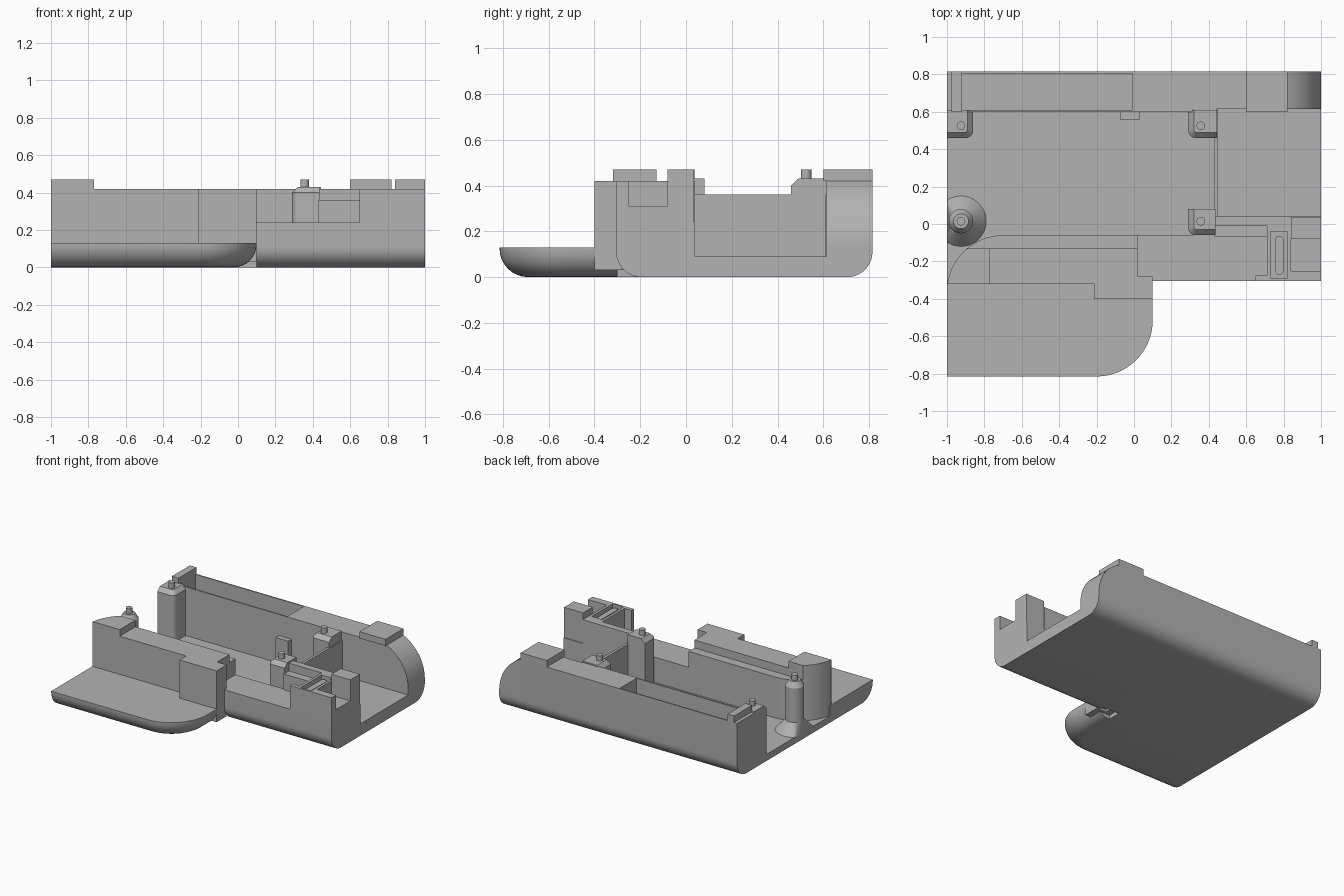
import bpy, bmesh, math

if "Cube" in bpy.data.objects:
    bpy.data.objects.remove(bpy.data.objects["Cube"], do_unlink=True)

grey = bpy.data.materials.new("plain_grey")
grey.use_nodes = True
grey.diffuse_color = (0.45, 0.45, 0.45, 1)
grey.node_tree.nodes["Principled BSDF"].inputs["Base Color"].default_value = (0.45, 0.45, 0.45, 1)

FRONT, BACK = -0.305, 0.815   # outer walls of the tray
LEDGE, RIM, TOP = 0.24, 0.42, 0.47
FLOOR, POCKET = 0.05, 0.09


def arc(cx, cy, r, a0, a1, n=10):
    angles = [math.radians(a0 + (a1 - a0) * i / n) for i in range(n + 1)]
    return [(cx + r * math.cos(a), cy + r * math.sin(a)) for a in angles]


def loft(name, rings):
    """Skin a stack of equal rings and cap both ends."""
    bm = bmesh.new()
    loops = [[bm.verts.new(p) for p in ring] for ring in rings]
    n = len(loops[0])
    for low, high in zip(loops, loops[1:]):
        for i in range(n):
            j = (i + 1) % n
            bm.faces.new((low[i], low[j], high[j], high[i]))
    bm.faces.new(loops[0][::-1])
    bm.faces.new(loops[-1])
    bmesh.ops.remove_doubles(bm, verts=bm.verts, dist=0.0001)
    bmesh.ops.recalc_face_normals(bm, faces=bm.faces)
    mesh = bpy.data.meshes.new(name)
    bm.to_mesh(mesh)
    bm.free()
    mesh.materials.append(grey)
    obj = bpy.data.objects.new(name, mesh)
    bpy.context.collection.objects.link(obj)
    bpy.ops.object.select_all(action='DESELECT')
    obj.select_set(True)
    bpy.context.view_layer.objects.active = obj
    bpy.ops.object.shade_smooth_by_angle(angle=math.radians(30))
    return obj


def prism(name, plan, z0, z1):
    return loft(name, [[(x, y, z) for x, y in plan] for z in (z0, z1)])


def box(name, x0, x1, y0, y1, z0, z1):
    return prism(name, [(x0, y0), (x1, y0), (x1, y1), (x0, y1)], z0, z1)


def section(name, x0, x1, floor, back_in, back_top, front_in=None, recess=False):
    """Tray cross-section with rounded lower corners, extruded along x."""
    r = 0.11
    prof = arc(BACK - r, r, r, -90, 0)
    if recess:
        prof += [(BACK, back_top), (BACK - 0.01, back_top), (BACK - 0.01, 0.2),
                 (back_in + 0.01, 0.2), (back_in + 0.01, back_top)]
    else:
        prof.append((BACK, back_top))
    prof += [(back_in, back_top), (back_in, floor)]
    if front_in is None:
        prof.append((-0.2, floor))
        prof.append((-0.2, 0))
    else:
        prof += [(front_in, floor), (front_in, LEDGE), (FRONT, LEDGE)]
        prof += arc(FRONT + r, r, r, 180, 270)
    loft(name, [[(x, y, z) for y, z in prof] for x in (x0, x1)])


# Tray body, cut into lengths with different inner shapes
section("tray_left_end", -1, -0.92, FLOOR, 0.6, RIM)
section("tray_recessed_wall", -0.92, -0.01, FLOOR, 0.6, RIM, recess=True)
section("tray_middle", -0.01, 0.1, FLOOR, 0.6, RIM)
section("tray_ledge", 0.1, 0.44, FLOOR, 0.6, RIM, -0.06)
section("tray_pocket", 0.44, 0.82, POCKET, 0.615, RIM, 0.04)
section("tray_pocket_end", 0.82, 1, POCKET, 0.615, 0.14, 0.04)
box("floor_joint", -1, -0.03, -0.35, -0.15, 0, FLOOR)
box("ledge_end", 0.02, 0.1, -0.3, -0.06, FLOOR, LEDGE)

# Rounded end of the back wall
curve = [(1 - 0.308 + 0.308 * math.cos(a), 0.14 + 0.308 * math.sin(a))
         for a in [math.radians(65.4 * i / 10) for i in range(11)]]
curve += [(0.82, 0.14)]
loft("rounded_wall_end", [[(x, y, z) for x, z in curve] for y in (0.615, BACK)])

# Low front shelf with a rounded corner and a rolled lower edge
rings = []
for i in range(9):
    t = math.radians(90 * i / 8)
    d, z = 0.125 * (1 - math.sin(t)), 0.125 * (1 - math.cos(t))
    plan = [(-1, -0.30), (-1, -0.815 + d)] + arc(-0.2, -0.515, 0.3 - d, -90, 0, 16)
    plan.append((0.1 - d, -0.30))
    rings.append([(x, y, z) for x, y in plan])
rings.append([(x, y, 0.13) for x, y, z in rings[-1]])
loft("front_shelf", rings)

# Front wall with its rounded end, step and raised block
front_edge = [(-1, -0.32), (-0.21, -0.32), (-0.21, -0.4), (0.1, -0.4), (0.1, -0.28), (0.02, -0.28)]
prism("front_wall_lower",
      front_edge + [(0.02, -0.06)] + arc(-0.7, -0.36, 0.3, 90, 172, 14), 0.03, 0.36)
step_angle = 180 - math.degrees(math.asin(0.23 / 0.3))
upper_arc = arc(-0.7, -0.36, 0.3, step_angle, 172, 10)
prism("front_wall_upper", front_edge + [(0.02, -0.13)] + upper_arc, 0.36, RIM)
prism("front_wall_block", [(-1, -0.32), (-0.77, -0.32), (-0.77, -0.13)] + upper_arc, RIM, TOP)

# Raised details on the back wall
box("back_wall_block", 0.6, 0.82, 0.6, BACK, RIM, TOP)
box("back_wall_rib", -0.975, -0.92, 0.6, BACK, RIM, TOP)
box("back_wall_tab", -0.075, 0.03, 0.56, 0.605, FLOOR, 0.26)

# Divider and wall around the pocket
box("pocket_divider", 0.43, 0.45, 0.03, 0.61, FLOOR, 0.36)
box("pocket_front_wall", 0.43, 0.84, -0.01, 0.04, 0.2, RIM)
box("pocket_front_step", 0.43, 0.71, -0.07, -0.01, 0.2, 0.36)


# Screw posts: chamfered on their free sides, with a pin on top
def pin(name, x, y):
    prism(name, arc(x, y, 0.023, 0, 345, 23), 0.42, TOP)


def corner_post(name, x0, x1, y0, y1, side, px, py):
    def plan(ax0, ax1, ay0, r):
        if side < 0:
            return arc(ax0 + r, ay0 + r, r, 180, 270, 6) + [(ax1, ay0), (ax1, y1), (ax0, y1)]
        return arc(ax1 - r, ay0 + r, r, -90, 0, 6) + [(ax1, y1), (ax0, y1), (ax0, ay0)]
    outer = plan(x0, x1, y0, 0.04)
    c = 0.03
    inner = plan(x0 + c, x1, y0 + c, 0.015) if side < 0 else plan(x0, x1 - c, y0 + c, 0.015)
    loft(name, [[(x, y, z) for x, y in ring]
                for ring, z in ((outer, FLOOR - 0.02), (outer, 0.4), (inner, 0.43))])
    pin(name + "_pin", px, py)


corner_post("front_post", 0.29, 0.435, -0.06, 0.08, -1, 0.357, 0.015)
corner_post("back_post", 0.29, 0.445, 0.46, 0.61, -1, 0.357, 0.525)
corner_post("left_back_post", -1, -0.86, 0.46, 0.61, 1, -0.925, 0.525)

# Round post on a flared foot, trimmed at the open end
stack = [(0.135, 0.04), (0.135, FLOOR), (0.065, 0.13), (0.065, 0.39), (0.04, 0.43)]
loft("round_post", [[(max(x, -1), y, z) for x, y in arc(-0.925, 0.015, r, 0, 350, 35)]
                    for r, z in stack])
pin("round_post_pin", -0.925, 0.015)

# Switch housing: base, rim, slotted plate
box("switch_front_corner", 0.65, 0.71, FRONT, -0.275, 0.2, RIM)
box("switch_base", 0.71, 0.84, FRONT, -0.01, 0.2, 0.385)
for name, x0, x1, y0, y1 in (("left", 0.71, 0.73, FRONT, -0.01), ("right", 0.82, 0.84, FRONT, -0.01),
                             ("front", 0.73, 0.82, FRONT, -0.29), ("back", 0.73, 0.82, -0.04, -0.01)):
    box("switch_rim_" + name, x0, x1, y0, y1, 0.38, RIM)
prism("switch_slider", arc(0.777, -0.085, 0.022, 0, 180) + arc(0.777, -0.25, 0.022, 180, 360), 0.38, 0.405)

# Notched end block beside the switch
box("notch_floor", 0.84, 1, -0.25, -0.08, 0.2, 0.31)
box("notch_front", 0.84, 1, FRONT, -0.25, 0.2, RIM)
box("notch_back_block", 0.84, 1, -0.08, 0.035, 0.2, TOP)
